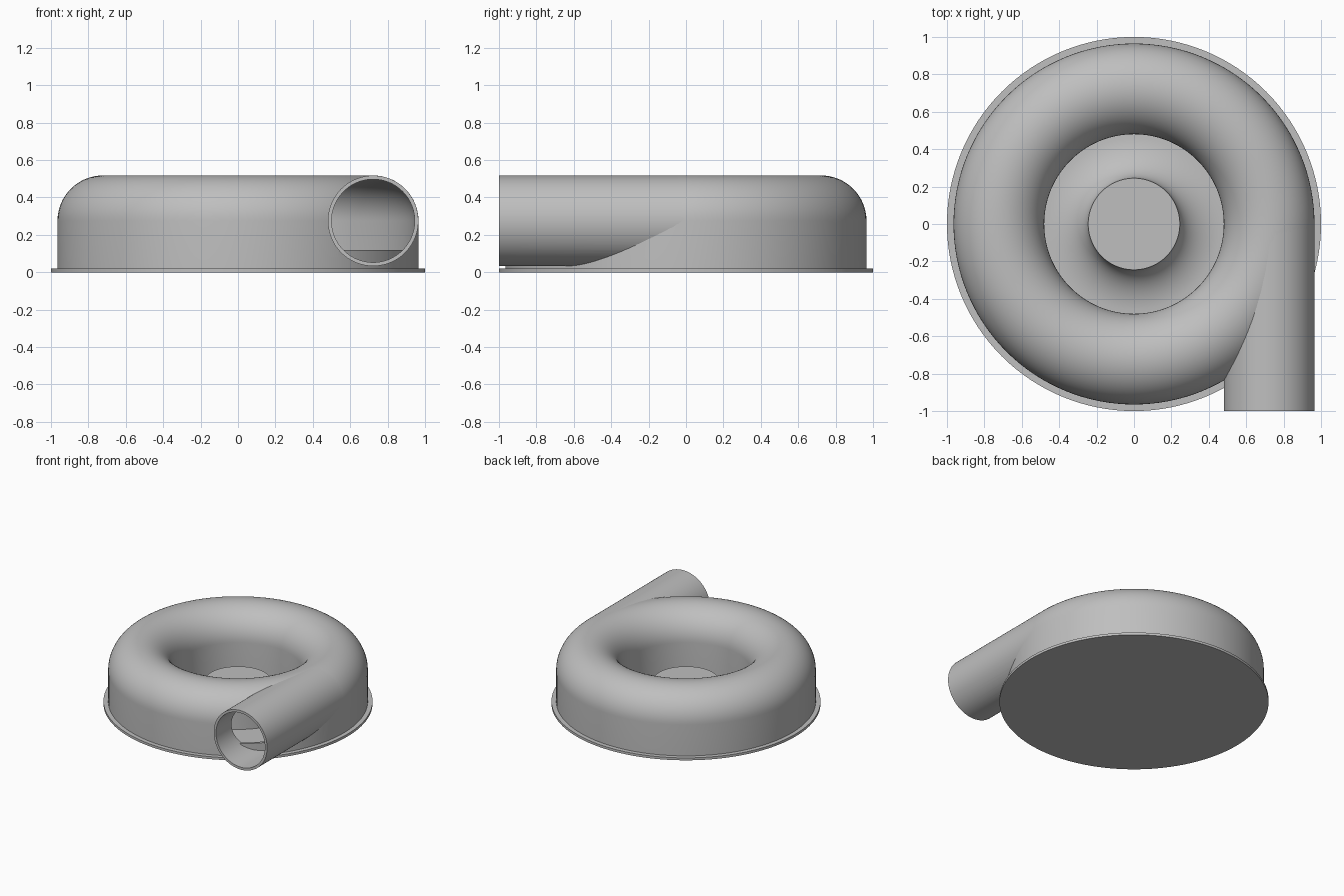
import bpy, bmesh, math
from mathutils import Matrix, Vector

old = bpy.data.objects.get("Cube")
if old:
    bpy.data.objects.remove(old, do_unlink=True)

GREY = (0.52, 0.52, 0.52, 1)
mat = bpy.data.materials.new("plain grey")
mat.use_nodes = True
mat.diffuse_color = GREY
mat.node_tree.nodes["Principled BSDF"].inputs["Base Color"].default_value = GREY

RING, TUBE, WALL, MID, BASE = 0.7225, 0.2425, 0.02, 0.275, 0.02


def lathe(name, profile, steps=128, matrix=None, clip_z=None):
    """Spin a (radius, height) profile about the z axis, then place it."""
    bm = bmesh.new()
    verts = [bm.verts.new((r, 0, z)) for r, z in profile]
    edges = [bm.edges.new(pair) for pair in zip(verts, verts[1:])]
    bmesh.ops.spin(bm, geom=verts + edges, cent=(0, 0, 0), axis=(0, 0, 1),
                   angle=math.tau, steps=steps)
    bmesh.ops.remove_doubles(bm, verts=bm.verts, dist=1e-5)
    if matrix:
        bm.transform(matrix)
    if clip_z is not None:
        bmesh.ops.bisect_plane(bm, geom=bm.verts[:] + bm.edges[:] + bm.faces[:],
                               plane_co=(0, 0, clip_z), plane_no=(0, 0, 1), clear_inner=True)
        bmesh.ops.holes_fill(bm, edges=[e for e in bm.edges if e.is_boundary])
    bmesh.ops.recalc_face_normals(bm, faces=bm.faces)
    mesh = bpy.data.meshes.new(name)
    bm.to_mesh(mesh)
    bm.free()
    mesh.materials.append(mat)
    obj = bpy.data.objects.new(name, mesh)
    bpy.context.collection.objects.link(obj)
    return obj


def activate(obj):
    bpy.ops.object.select_all(action="DESELECT")
    obj.select_set(True)
    bpy.context.view_layer.objects.active = obj


def cut(obj, cutter):
    mod = obj.modifiers.new("cut", "BOOLEAN")
    mod.operation, mod.solver, mod.object = "DIFFERENCE", "EXACT", cutter
    activate(obj)
    bpy.ops.object.modifier_apply(modifier=mod.name)
    bpy.data.objects.remove(cutter, do_unlink=True)


def arch(radius, foot):
    """Half circle over two straight legs, from outside to inside."""
    arc = [(RING + radius * math.cos(math.pi * i / 32),
            MID + radius * math.sin(math.pi * i / 32)) for i in range(33)]
    return [(RING + radius, foot)] + arc + [(RING - radius, foot)]


def closed(points):
    return points + points[:1]


# Axis of the outlet: local z runs towards the front
outlet_axis = Matrix.Translation((RING, 0, MID)) @ Matrix.Rotation(math.pi / 2, 4, "X")

# Base plate
base = lathe("base_plate", [(0, 0), (1, 0), (1, BASE), (0, BASE)])

# Hollow ring housing, opened where the outlet enters
outer, inner = arch(TUBE, BASE), arch(TUBE - WALL, BASE)
housing = lathe("ring_housing", closed(outer + inner[::-1]))
bore = TUBE - WALL - 0.0005
opening = lathe("opening_cutter", [(0, 0.03), (bore, 0.03), (bore, 1.2), (0, 1.2)],
                96, outlet_axis, clip_z=0.12)
cut(housing, opening)

# Straight outlet pipe, trimmed inside the housing
pipe_r = TUBE - 0.0005
outlet = lathe("outlet_pipe", closed([(bore, 0), (pipe_r, 0), (pipe_r, 1), (bore, 1)]),
               96, outlet_axis)
cut(outlet, lathe("cavity_cutter", closed(arch(TUBE - WALL, -0.1))))

# Flared hub in the central well
flare = [(0.48 - 0.235 * math.cos(math.pi / 2 * i / 16),
          0.19 - 0.168 * math.sin(math.pi / 2 * i / 16)) for i in range(17)]
hub = lathe("flared_hub", [(0, 0.19)] + flare + [(0.48, 0.01), (0, 0.01)])

for part in (base, housing, outlet, hub):
    activate(part)
    bpy.ops.object.shade_smooth_by_angle(angle=math.radians(30))
